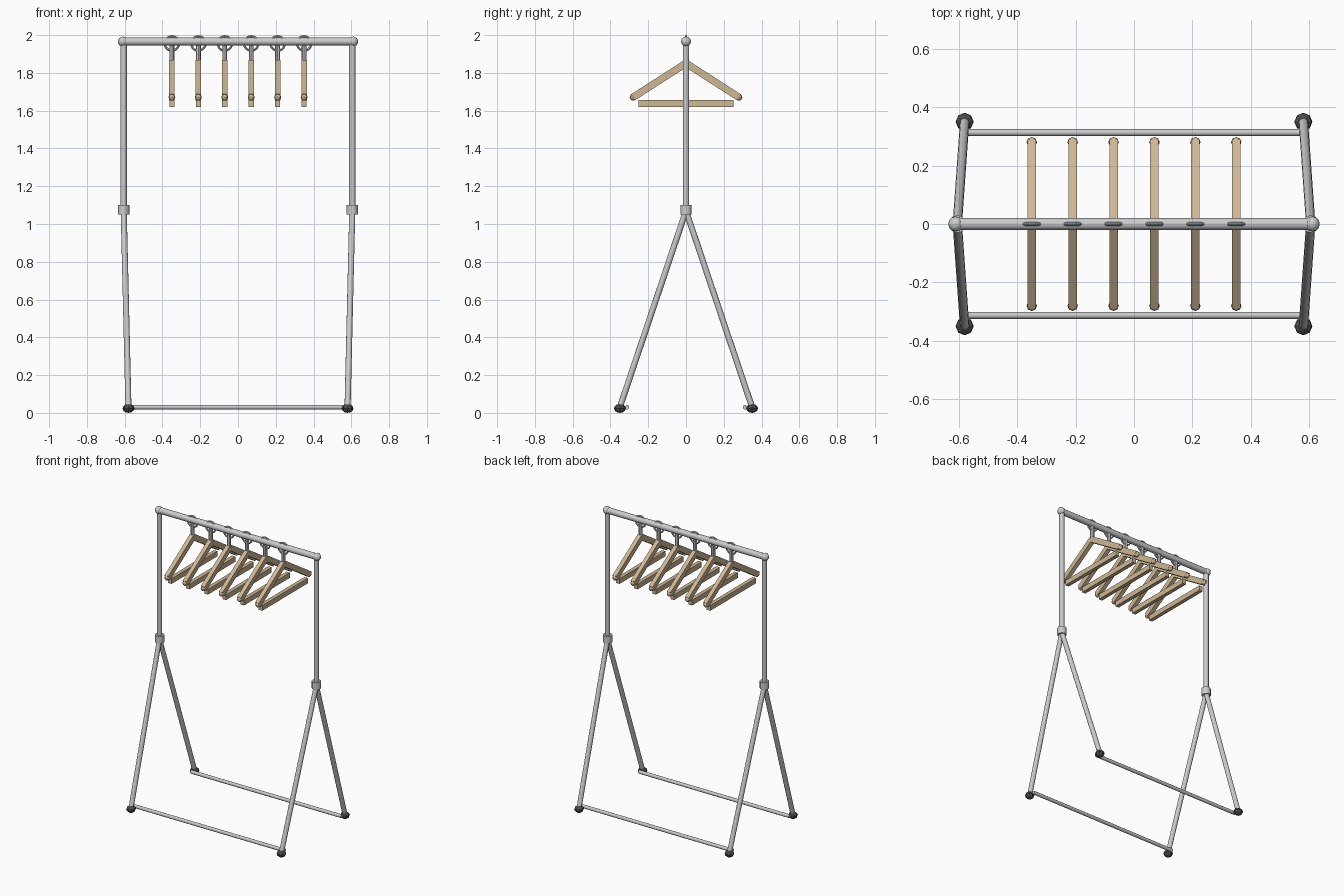
import bpy
import math
from mathutils import Vector

if "Cube" in bpy.data.objects:
    bpy.data.objects.remove(bpy.data.objects["Cube"])


def material(name, rgb):
    m = bpy.data.materials.new(name)
    m.diffuse_color = (*rgb, 1)
    m.use_nodes = True
    m.node_tree.nodes["Principled BSDF"].inputs["Base Color"].default_value = m.diffuse_color
    return m


WOOD = material("wood", (0.62, 0.48, 0.30))
RUBBER = material("rubber", (0.07, 0.07, 0.07))


def finish(name, mat=None, smooth=True):
    ob = bpy.context.object
    ob.name = name
    if mat:
        ob.data.materials.append(mat)
    if smooth:
        bpy.ops.object.shade_smooth_by_angle(angle=math.radians(40))
    return ob


def tube(name, a, b, r, sides=12):
    a, b = Vector(a), Vector(b)
    d = b - a
    bpy.ops.mesh.primitive_cylinder_add(vertices=sides, radius=r, depth=d.length,
                                        location=(a + b) / 2,
                                        rotation=d.to_track_quat('Z', 'Y').to_euler())
    return finish(name)


def ball(name, loc, r, mat=None, seg=12, rings=8, squash=1, smooth=True):
    bpy.ops.mesh.primitive_uv_sphere_add(segments=seg, ring_count=rings, radius=r, location=loc)
    bpy.context.object.scale = (1, 1, squash)
    return finish(name, mat, smooth)


def box(name, loc, size, tilt=0):
    bpy.ops.mesh.primitive_cube_add(size=1, location=loc, rotation=(tilt, 0, 0))
    bpy.context.object.scale = size
    return finish(name, WOOD, False)


# Hanging rail
tube("top_rail", (-0.61, 0, 1.966), (0.61, 0, 1.966), 0.021)

for sx in (-1, 1):
    # Uprights with end balls and leg sleeves
    ball("rail_end_ball", (sx * 0.61, 0, 1.966), 0.026)
    tube("upright", (sx * 0.605, 0, 1.06), (sx * 0.605, 0, 1.966), 0.017)
    tube("leg_sleeve", (sx * 0.605, 0, 1.05), (sx * 0.605, 0, 1.10), 0.03)
    # Splayed legs with rubber feet
    for sy in (-1, 1):
        tube("leg", (sx * 0.605, 0, 1.07), (sx * 0.58, sy * 0.35, 0.03), 0.016)
        ball("foot", (sx * 0.58, sy * 0.35, 0.024), 0.031, RUBBER, 8, 6, 0.775, False)

# Bottom rails
for sy in (-1, 1):
    tube("bottom_rail", (-0.58, sy * 0.313, 0.03), (0.58, sy * 0.313, 0.03), 0.012)

# Six hangers
for i in range(6):
    x = -0.35 + 0.14 * i
    bpy.ops.mesh.primitive_torus_add(major_segments=20, minor_segments=8, major_radius=0.038,
                                     minor_radius=0.006, location=(x, 0, 1.956),
                                     rotation=(math.pi / 2, 0, 0))
    finish("hanger_hook")
    tube("hanger_stem", (x, 0, 1.85), (x, 0, 1.945), 0.013, 8)
    for sy in (-1, 1):
        dy, dz = 0.28, -0.18
        box("hanger_arm", (x, sy * dy / 2, 1.851 + dz / 2), (0.029, math.hypot(dy, dz), 0.038),
            sy * math.atan2(dz, dy))
        ball("hanger_tip", (x, sy * 0.28, 1.671), 0.018, WOOD, 8, 6)
    box("hanger_crossbar", (x, 0, 1.638), (0.027, 0.504, 0.036))
